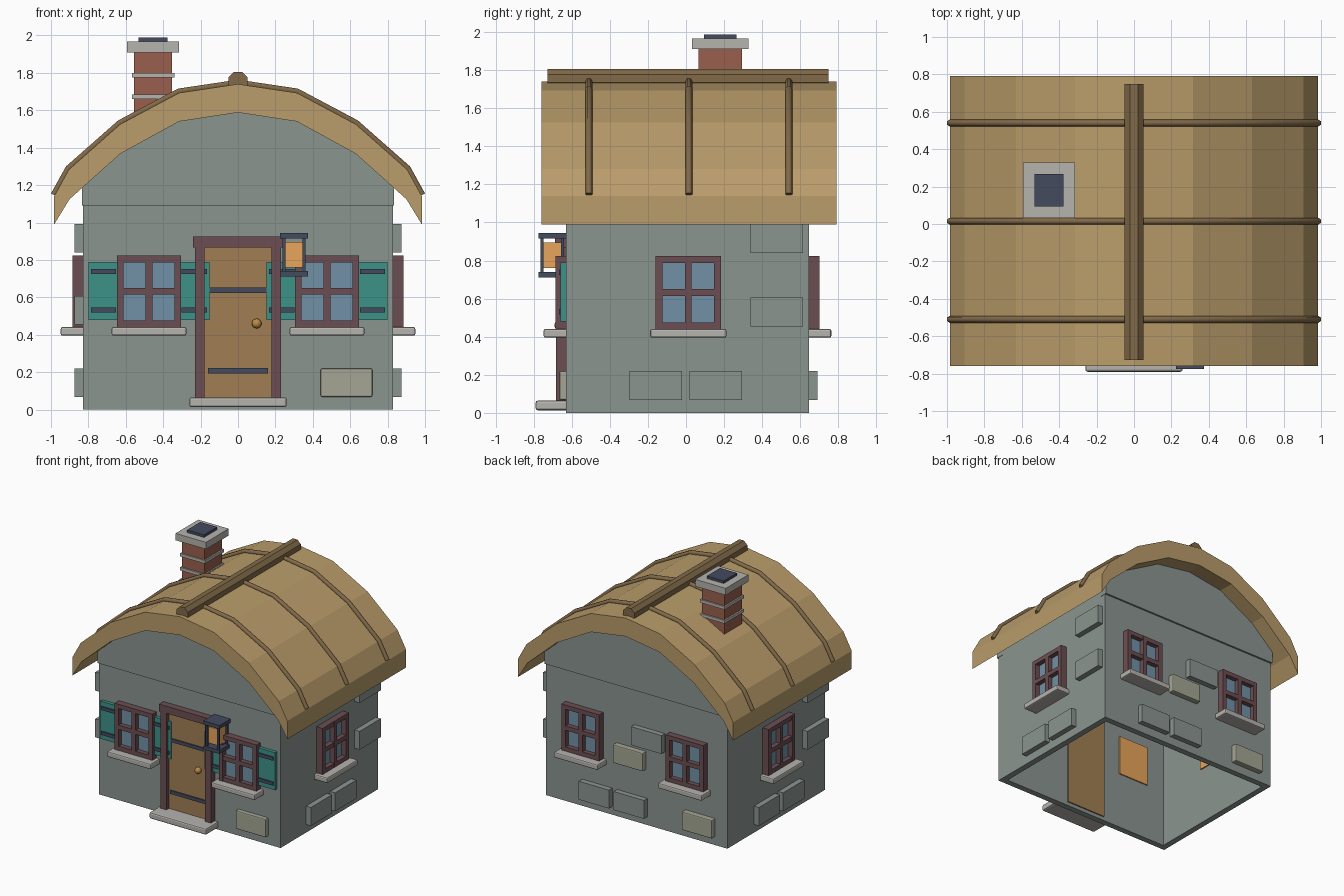
import bpy, bmesh
from math import pi
from mathutils import Matrix, Vector

if "Cube" in bpy.data.objects:
    bpy.data.objects.remove(bpy.data.objects["Cube"])


def mat(name, hexcol):
    rgb = [int(hexcol[i:i + 2], 16) / 255 for i in (0, 2, 4)]
    m = bpy.data.materials.new(name)
    m.diffuse_color = (*[c ** 2.2 for c in rgb], 1)
    m.use_nodes = True
    m.node_tree.nodes["Principled BSDF"].inputs["Base Color"].default_value = m.diffuse_color
    return m


WALL = mat("wall_grey", "8A938F")
PALE = mat("pale_stone", "A3A593")
SILL = mat("sill_stone", "B4B2AC")
WOOD = mat("dark_wood", "6B4F53")
DOOR = mat("door_wood", "A07E55")
GLASS = mat("glass", "7090A4")
TEAL = mat("teal", "3F9186")
IRON = mat("iron", "464C60")
GLOW = mat("glow", "E8A35C")
BRASS = mat("brass", "B98A4A")
THATCH = mat("thatch", "B89B6A")
REED = mat("reed", "80694A")
BRICK = mat("brick", "98604F")


def finish(name, bm, material, xf=Matrix()):
    bm.transform(xf)
    bmesh.ops.recalc_face_normals(bm, faces=bm.faces)
    me = bpy.data.meshes.new(name)
    bm.to_mesh(me)
    bm.free()
    me.materials.append(material)
    ob = bpy.data.objects.new(name, me)
    bpy.context.collection.objects.link(ob)
    return ob


def box(name, x, y, z, material, xf=Matrix(), bevel=0):
    """Box from (min, max) ranges."""
    bm = bmesh.new()
    bmesh.ops.create_cube(bm, size=1)
    for v in bm.verts:
        v.co = Vector([(a + b) / 2 + c * (b - a) for (a, b), c in zip((x, y, z), v.co)])
    if bevel:
        bmesh.ops.bevel(bm, geom=bm.edges[:], offset=bevel, segments=2, profile=0.5, affect='EDGES')
    return finish(name, bm, material, xf)


def prism(name, profile, y0, y1, material):
    """Extrude an x-z profile along y."""
    bm = bmesh.new()
    f = bm.faces.new([bm.verts.new((x, y0, z)) for x, z in profile])
    new = bmesh.ops.extrude_face_region(bm, geom=[f])["geom"]
    bmesh.ops.translate(bm, verts=[v for v in new if isinstance(v, bmesh.types.BMVert)], vec=(0, y1 - y0, 0))
    return finish(name, bm, material)


def mirror(half):
    """Half profile starting at x = 0, returned from left to right."""
    return [(-x, z) for x, z in half[:0:-1]] + half


# Wall frames: local x runs along the wall, local -y points outwards
SIDES = {
    "front": Matrix.Translation((0, -0.63, 0)),
    "right": Matrix.Translation((0.83, 0, 0)) @ Matrix.Rotation(pi / 2, 4, 'Z'),
    "back": Matrix.Translation((0, 0.645, 0)) @ Matrix.Rotation(pi, 4, 'Z'),
    "left": Matrix.Translation((-0.83, 0, 0)) @ Matrix.Rotation(-pi / 2, 4, 'Z'),
}

# Hollow walls, open below
T = 0.05
box("front_wall", (-0.83, 0.83), (-0.63, -0.63 + T), (0, 1.1), WALL)
box("back_wall", (-0.83, 0.83), (0.645 - T, 0.645), (0, 1.1), WALL)
for s in (-1, 1):
    box("side_wall", sorted((s * 0.83, s * (0.83 - T))), (-0.63 + T, 0.645 - T), (0, 1.2), WALL)

# Gables and arched thatch roof
inner = [(0, 1.588), (0.315, 1.54), (0.63, 1.367), (0.9, 1.125), (0.983, 0.99)]
outer = [(0, 1.74), (0.315, 1.693), (0.63, 1.525), (0.905, 1.282), (0.983, 1.14)]
gable = mirror([(x, z + 0.01) for x, z in inner[:3]] + [(0.833, 1.195), (0.833, 1.09)])
prism("front_gable", gable, -0.645, -0.58, WALL)
prism("back_gable", gable, 0.595, 0.66, WALL)
prism("thatch_roof", mirror(outer) + mirror(inner)[::-1], -0.76, 0.79, THATCH)

# Reed bands over the roof
for y in (-0.51, 0.015, 0.54):
    cu = bpy.data.curves.new("roof_band", 'CURVE')
    cu.dimensions = '3D'
    cu.bevel_depth = 0.018
    cu.bevel_resolution = 1
    cu.use_fill_caps = True
    pts = mirror([(x * 1.003, z + 0.008) for x, z in outer])
    sp = cu.splines.new('POLY')
    sp.points.add(len(pts) - 1)
    for p, (x, z) in zip(sp.points, pts):
        p.co = (x, y, z, 1)
    cu.materials.append(REED)
    bpy.context.collection.objects.link(bpy.data.objects.new("roof_band", cu))

# Ridge pole
bm = bmesh.new()
bmesh.ops.create_cone(bm, cap_ends=True, segments=8, radius1=0.055, radius2=0.055, depth=1.475)
finish("ridge_pole", bm, REED, Matrix.Translation((0, 0.01, 1.755)) @ Matrix.Rotation(pi / 2, 4, 'X')
       @ Matrix.Rotation(pi / 8, 4, 'Z'))

# Chimney: half sizes around its centre
for name, hx, hy, z, m in [("chimney_stack", 0.102, 0.114, (1.4, 1.915), BRICK),
                           ("chimney_band", 0.114, 0.126, (1.66, 1.685), SILL),
                           ("chimney_band", 0.114, 0.126, (1.775, 1.8), SILL),
                           ("chimney_cap", 0.139, 0.148, (1.91, 1.967), SILL),
                           ("chimney_flue", 0.077, 0.086, (1.96, 1.988), IRON)]:
    box(name, (-0.454 - hx, -0.454 + hx), (0.18 - hy, 0.18 + hy), z, m)


def window(side, c):
    xf = SIDES[side]
    box("window_glass", (c - 0.16, c + 0.16), (-0.015, 0.01), (0.45, 0.81), GLASS, xf)
    box("window_inner_panel", (c - 0.14, c + 0.14), (0.03, 0.06), (0.47, 0.8), GLOW, xf)
    for u in (-0.154, 0, 0.154):
        box("window_upright", (c + u - 0.018, c + u + 0.018), (-0.055, 0), (0.44, 0.823), WOOD, xf)
    for z in (0.458, 0.632, 0.805):
        box("window_rail", (c - 0.172, c + 0.172), (-0.054, 0), (z - 0.018, z + 0.018), WOOD, xf)
    box("window_sill", (c - 0.2, c + 0.2), (-0.118, 0.01), (0.395, 0.441), SILL, xf, 0.01)


for side, cs in {"front": (-0.476, 0.476), "back": (-0.476, 0.476), "right": (0.012,), "left": (-0.012,)}.items():
    for c in cs:
        window(side, c)

# Shutters with iron straps
for c in (-0.476, 0.476):
    for s in (-1, 1):
        u = c + s * 0.243
        box("shutter", (u - 0.08, u + 0.08), (-0.028, 0), (0.48, 0.79), TEAL, SIDES["front"])
        for z in (0.532, 0.738):
            box("shutter_strap", (u - 0.068, u + 0.068), (-0.038, -0.02), (z - 0.014, z + 0.014), IRON, SIDES["front"])

# Door, frame, straps, knob and step
F = SIDES["front"]
box("door", (-0.18, 0.18), (-0.018, 0.06), (0.03, 0.875), DOOR, F)
for s in (-1, 1):
    box("door_post", sorted((s * 0.178, s * 0.23)), (-0.052, 0), (0.04, 0.875), WOOD, F)
box("door_lintel", (-0.24, 0.24), (-0.057, 0), (0.866, 0.925), WOOD, F)
for z in (0.208, 0.638):
    box("door_strap", (-0.16, 0.16), (-0.028, -0.01), (z - 0.014, z + 0.014), IRON, F)
box("door_step", (-0.26, 0.26), (-0.16, 0.01), (0.013, 0.065), SILL, F, 0.012)
bm = bmesh.new()
bmesh.ops.create_uvsphere(bm, u_segments=16, v_segments=10, radius=0.026)
for f in bm.faces:
    f.smooth = True
finish("door_knob", bm, BRASS, F @ Matrix.Translation((0.1, -0.035, 0.46)))

# Lantern beside the door
lx, ly = 0.299, -0.072
for z in ((0.71, 0.74), (0.915, 0.945)):
    box("lantern_plate", (lx - 0.074, lx + 0.074), (ly - 0.073, ly + 0.073), z, IRON, F)
for sx in (-1, 1):
    for sy in (-1, 1):
        px, py = lx + sx * 0.054, ly + sy * 0.054
        box("lantern_post", (px - 0.008, px + 0.008), (py - 0.008, py + 0.008), (0.735, 0.92), IRON, F)
box("lantern_glow", (lx - 0.046, lx + 0.046), (ly - 0.046, ly + 0.046), (0.76, 0.895), GLOW, F)

# Raised stones: side, centre along the wall, row, material
stones = [("front", 0.58, 0, PALE), ("back", 0.58, 0, PALE), ("back", -0.05, 2, PALE),
          ("back", 0.12, 3, WALL), ("back", -0.36, 0, WALL), ("back", -0.04, 0, WALL)]
for side in ("right", "left"):
    stones += [(side, u, r, WALL) for u, r in ((-0.16, 0), (0.157, 0), (0.477, 2), (0.477, 4))]
for side, u, row, m in stones:
    z = 0.068 + row * 0.193
    depth = 0.035 if side == "front" else 0.045
    box("wall_stone", (u - 0.138, u + 0.138), (-depth, 0.01), (z, z + 0.152), m, SIDES[side], 0.008 if m == PALE else 0)
